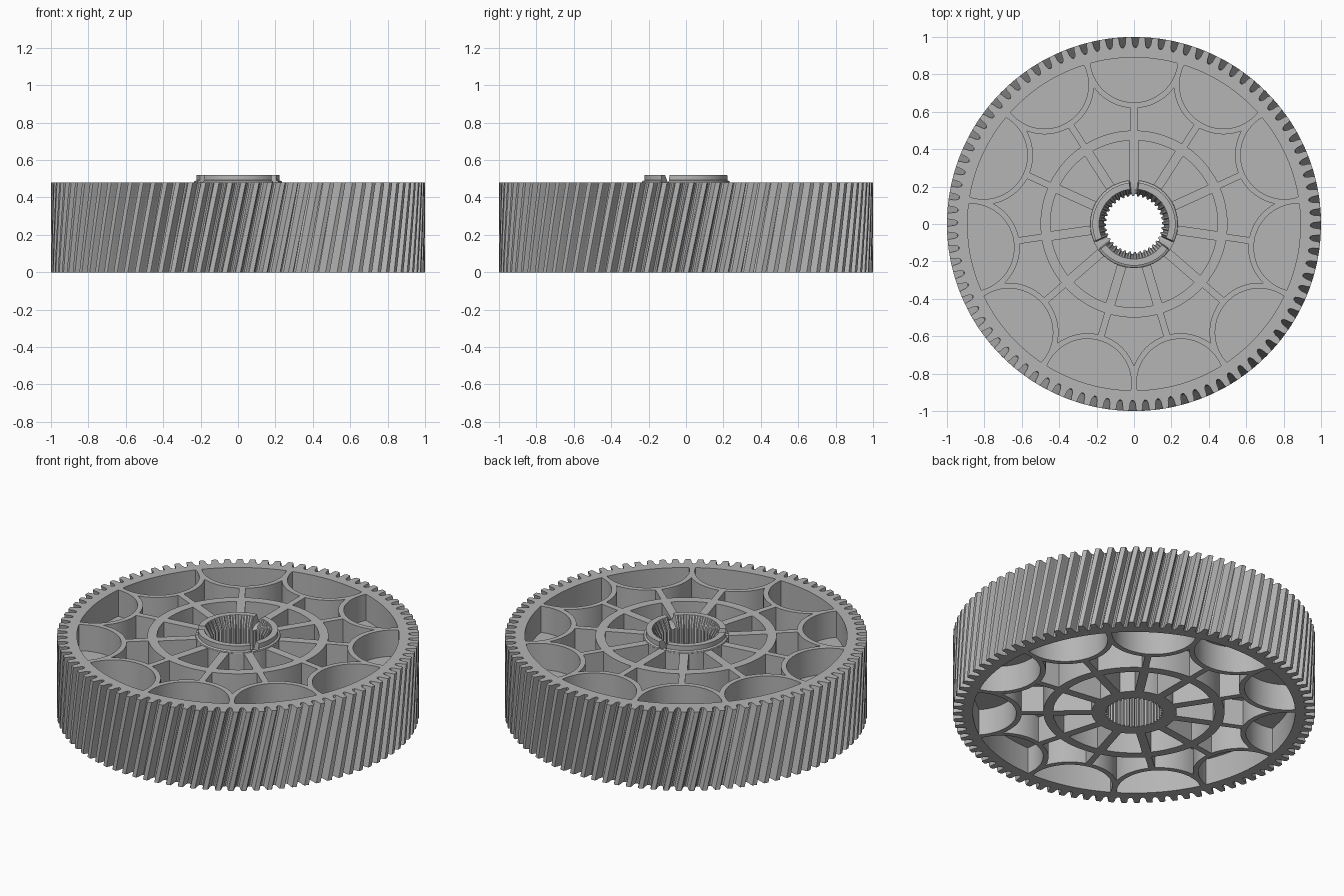
import bpy, bmesh
from math import pi, sin, cos, asin, acos, radians, sqrt

if "Cube" in bpy.data.objects:
    bpy.data.objects.remove(bpy.data.objects["Cube"])

grey = bpy.data.materials.new("light grey plastic")
grey.use_nodes = True
colour = (0.46, 0.46, 0.46, 1)
grey.diffuse_color = colour
grey.node_tree.nodes["Principled BSDF"].inputs["Base Color"].default_value = colour

HEIGHT, TEETH, SPOKES, TWIST = 0.48, 88, 11, 0.10
FLOOR_LOW, FLOOR_HIGH = 0.16, 0.32
HALF = pi / SPOKES          # half the angle between spokes
SCALLOP_AT = 0.885          # distance of the scallop centres
HUB_R = 0.222


def arc(radius, a0, a1, n, centre=0.0):
    return [(centre + radius * cos(a0 + (a1 - a0) * i / n),
             radius * sin(a0 + (a1 - a0) * i / n)) for i in range(n + 1)]


def turn(points, a):
    return [(x * cos(a) - y * sin(a), x * sin(a) + y * cos(a)) for x, y in points]


def mirrored(points):
    return [(x, -y) for x, y in reversed(points)]


def ring(bm, points, z):
    return [bm.verts.new((x, y, z)) for x, y in points]


def bridge(bm, a, b):
    n = len(a)
    for i in range(n):
        bm.faces.new((a[i], a[(i + 1) % n], b[(i + 1) % n], b[i]))


def loop_edges(bm, loop):
    edges = []
    for i, v in enumerate(loop):
        w = loop[(i + 1) % len(loop)]
        edges.append(bm.edges.get((v, w)) or bm.edges.new((v, w)))
    return edges


def finish(bm, name):
    bmesh.ops.recalc_face_normals(bm, faces=bm.faces)
    mesh = bpy.data.meshes.new(name)
    bm.to_mesh(mesh)
    bm.free()
    mesh.materials.append(grey)
    obj = bpy.data.objects.new(name, mesh)
    bpy.context.collection.objects.link(obj)
    bpy.ops.object.select_all(action='DESELECT')
    obj.select_set(True)
    bpy.context.view_layer.objects.active = obj
    bpy.ops.object.shade_smooth_by_angle(angle=radians(30))


# Scalloped pocket against the rim, pointing along +x
def scallop_pocket(r=0.235, rim=0.89):
    c = SCALLOP_AT
    phi = acos((c * c + r * r - rim * rim) / (2 * c * r))
    inner = arc(r, pi + phi, pi - phi, 28, c)
    end = asin(r * sin(phi) / rim)
    return inner + arc(rim, end, -end, 12)[1:-1]


# Pocket between two spokes, closed by the two neighbouring scallop walls
def middle_pocket(r=0.265, ring_r=0.5, half_width=0.018):
    start = asin(half_width / r)
    stop = pi / 2 - HALF - acos(SCALLOP_AT * sin(HALF) / r)
    lower = turn(arc(r, pi - start, pi - stop, 12, SCALLOP_AT), -HALF)
    a = HALF - asin(half_width / ring_r)
    return lower + mirrored(lower)[1:] + arc(ring_r, a, -a, 8)


# Wedge pocket between the hub and the inner ring
def inner_pocket(r_in=0.235, r_out=0.447, half_width=0.025):
    a_out = HALF - asin(half_width / r_out)
    a_in = HALF - asin(half_width / r_in)
    return arc(r_out, -a_out, a_out, 8) + arc(r_in, a_in, -a_in, 4)


# Helical teeth: (fraction of pitch, radius) for one tooth and its gap
tooth = [(-0.25, 0.988), (-0.18, 1), (0.18, 1), (0.25, 0.988), (0.28, 0.962),
         (0.37, 0.947), (0.5, 0.942), (0.63, 0.947), (0.72, 0.962)]
pitch = 2 * pi / TEETH
outline = [(r * cos((k + t) * pitch), r * sin((k + t) * pitch))
           for k in range(TEETH) for t, r in tooth]

bm = bmesh.new()
steps = 5
layers = [ring(bm, turn(outline, TWIST * i / steps), HEIGHT * i / steps)
          for i in range(steps + 1)]
for a, b in zip(layers, layers[1:]):
    bridge(bm, a, b)

# Pockets sunk from the top and the bottom, with a solid web between
pockets = []
for k in range(SPOKES):
    spoke = pi / 2 + 2 * HALF * k
    pockets += [turn(scallop_pocket(), spoke),
                turn(middle_pocket(), spoke + HALF),
                turn(inner_pocket(), spoke + HALF)]
hub_hole = arc(HUB_R, 0, 2 * pi, 216)[:-1]

for z, floor, outer in ((0, FLOOR_LOW, layers[0]), (HEIGHT, FLOOR_HIGH, layers[-1])):
    edges = loop_edges(bm, outer) + loop_edges(bm, ring(bm, hub_hole, z))
    for shape in pockets:
        mouth, base = ring(bm, shape, z), ring(bm, shape, floor)
        edges += loop_edges(bm, mouth)
        bridge(bm, mouth, base)
        bm.faces.new(base)
    bmesh.ops.triangle_fill(bm, use_beauty=True, edges=edges, normal=(0, 0, 1))
finish(bm, "gear_body")

# Hub sleeve with splined bore, chamfered mouth and three notches
bm = bmesh.new()
columns, splines = 216, 36
profile = [(HUB_R, 0), (HUB_R, 0.48), (0.235, 0.481), (0.233, 0.487), (HUB_R, 0.492),
           (HUB_R, 0.52), (0.187, 0.52), (None, 0.455), (None, 0)]
rows = []
for r, z in profile:
    row = []
    for i in range(columns):
        a = 2 * pi * i / columns
        from_notch = (i - columns // 4 + 36) % (columns // 3) - 36
        top = 0.472 if abs(from_notch) <= 3 else z
        bore = 0.149 if i % 6 < 3 else 0.160
        radius = r or bore
        row.append(bm.verts.new((radius * cos(a), radius * sin(a), min(z, top))))
    rows.append(row)
for a, b in zip(rows, rows[1:] + rows[:1]):
    bridge(bm, a, b)
finish(bm, "hub_sleeve")
